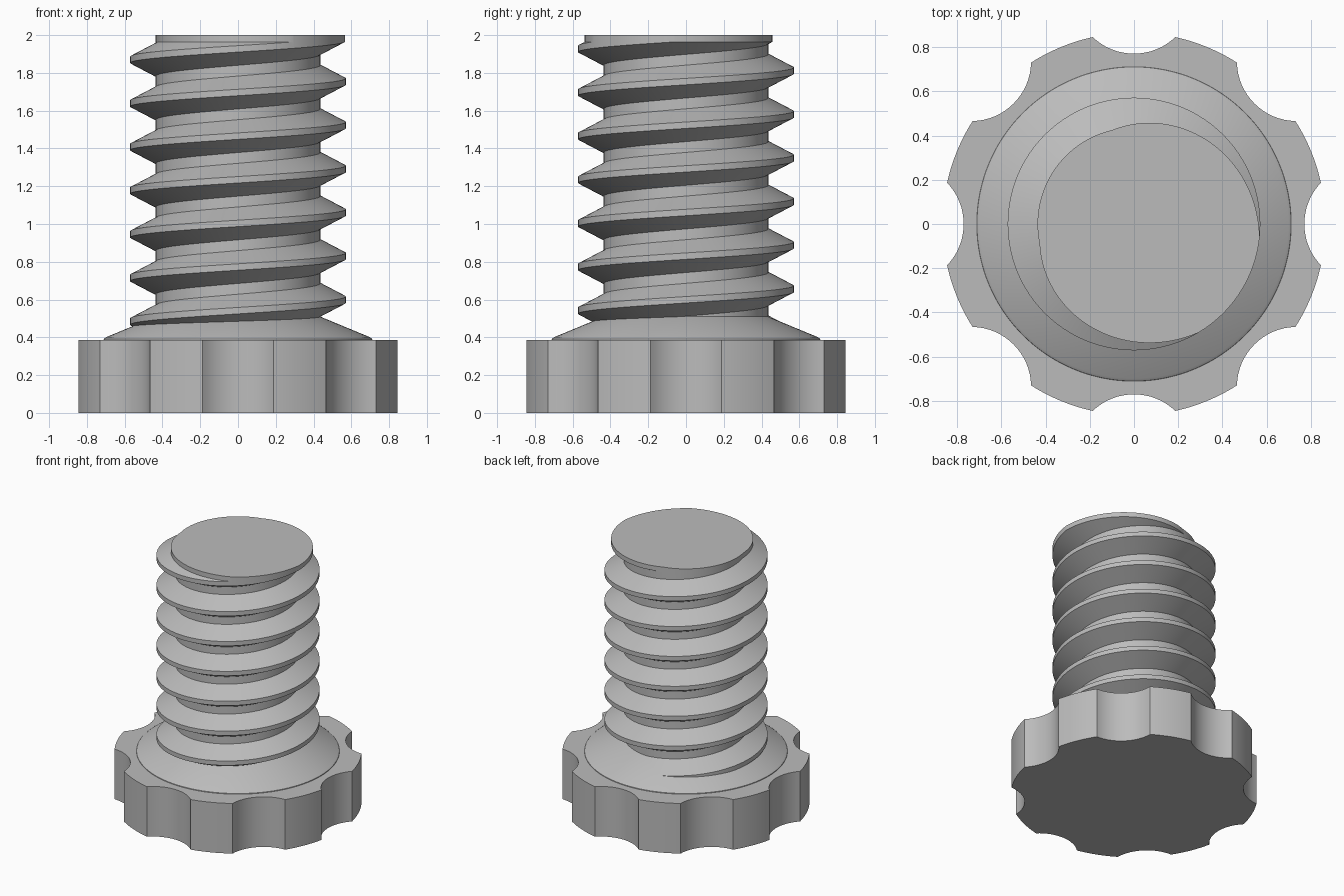
import bpy
import bmesh
from math import sin, cos, pi, tau, atan2, hypot
from mathutils import Matrix, Vector

cube = bpy.data.objects.get("Cube")
if cube:
    bpy.data.objects.remove(cube, do_unlink=True)

grey = bpy.data.materials.new("plain grey")
grey.use_nodes = True
COLOUR = (0.5, 0.5, 0.5, 1)
grey.diffuse_color = COLOUR
grey.node_tree.nodes["Principled BSDF"].inputs["Base Color"].default_value = COLOUR


def finish(bm, name):
    """Turn a bmesh into a smooth-shaded grey object with sharp edges kept."""
    bmesh.ops.recalc_face_normals(bm, faces=bm.faces)
    mesh = bpy.data.meshes.new(name)
    bm.to_mesh(mesh)
    bm.free()
    mesh.materials.append(grey)
    obj = bpy.data.objects.new(name, mesh)
    bpy.context.collection.objects.link(obj)
    bpy.ops.object.select_all(action='DESELECT')
    obj.select_set(True)
    bpy.context.view_layer.objects.active = obj
    bpy.ops.object.shade_smooth_by_angle(angle=pi / 6)
    return obj


# Knob: a disc with eight round finger scallops
KNOB_R, KNOB_H, LOBES = 0.865, 0.387, 8
NOTCH_HALF, NOTCH_EDGE, NOTCH_FLOOR = 0.187, 0.845, 0.77
depth = NOTCH_EDGE - NOTCH_FLOOR
notch_r = (NOTCH_HALF ** 2 + depth ** 2) / (2 * depth)
notch_c = NOTCH_FLOOR + notch_r
sweep = atan2(NOTCH_HALF, notch_c - NOTCH_EDGE)
edge_angle = atan2(NOTCH_HALF, NOTCH_EDGE)
rim_r = hypot(NOTCH_HALF, NOTCH_EDGE)

bm = bmesh.new()
outline = []
STEPS = 16
for lobe in range(LOBES):
    turn = Matrix.Rotation(lobe * tau / LOBES, 3, 'Z')
    for i in range(STEPS + 1):
        a = sweep * (2 * i / STEPS - 1)
        outline.append(turn @ Vector((notch_c - notch_r * cos(a), notch_r * sin(a), 0)))
    for i in range(1, 8):
        a = edge_angle + (tau / LOBES - 2 * edge_angle) * i / 8
        outline.append(turn @ Vector((rim_r * cos(a), rim_r * sin(a), 0)))
base = bm.faces.new([bm.verts.new(p) for p in outline])
top = bmesh.ops.extrude_face_region(bm, geom=[base], use_keep_orig=True)["geom"]
bmesh.ops.translate(bm, vec=(0, 0, KNOB_H),
                    verts=[v for v in top if isinstance(v, bmesh.types.BMVert)])
finish(bm, "knob")

# Collar: a conical shoulder between knob and shaft
bm = bmesh.new()
profile = [(0.712, 0.38), (0.71, 0.392), (0.698, 0.401), (0.43, 0.512)]
verts = [bm.verts.new((r, 0, z)) for r, z in profile]
edges = [bm.edges.new(pair) for pair in zip(verts, verts[1:])]
bmesh.ops.spin(bm, geom=verts + edges, cent=(0, 0, 0), axis=(0, 0, 1),
               angle=tau, steps=128, use_duplicate=False)
bmesh.ops.remove_doubles(bm, verts=bm.verts, dist=0.0005)
finish(bm, "collar")

# Threaded shaft: a right-handed helix of one thread profile
ROOT_R, CREST_R, PITCH = 0.436, 0.571, 0.231
CREST, FLANK = 0.034, 0.07
START, END, TOP = 0.385, 1.964, 2.0
PHASE = 1.754 - 7 * PITCH      # crest height on the +x side
SEGMENTS, TURNS = 128, 10
half = CREST / 2
thread = [(ROOT_R, -half - FLANK), (CREST_R, -half), (CREST_R, half),
          (ROOT_R, half + FLANK), (ROOT_R, PITCH - half - FLANK)]

bm = bmesh.new()
previous = None
for i in range(SEGMENTS * TURNS + 1):
    a = tau * i / SEGMENTS
    lift = PHASE + PITCH * (i / SEGMENTS - 1)
    row = [bm.verts.new((r * cos(a), r * sin(a), lift + z)) for r, z in thread]
    if previous:
        for k in range(len(thread) - 1):
            bm.faces.new((previous[k], row[k], row[k + 1], previous[k + 1]))
    previous = row
bmesh.ops.remove_doubles(bm, verts=bm.verts, dist=0.0003)


def cut(height, direction):
    """Trim the thread flat and return the edges of the cut."""
    geom = bm.verts[:] + bm.edges[:] + bm.faces[:]
    result = bmesh.ops.bisect_plane(bm, geom=geom, plane_co=(0, 0, height), dist=1e-6,
                                    plane_no=(0, 0, direction), clear_outer=True)
    return [e for e in result["geom_cut"] if isinstance(e, bmesh.types.BMEdge)]


bmesh.ops.contextual_create(bm, geom=cut(START, -1))
# Straight end above the thread, closed with a flat cap
rim = bmesh.ops.extrude_edge_only(bm, edges=cut(END, 1))["geom"]
bmesh.ops.translate(bm, vec=(0, 0, TOP - END),
                    verts=[v for v in rim if isinstance(v, bmesh.types.BMVert)])
bmesh.ops.contextual_create(bm, geom=[e for e in rim if isinstance(e, bmesh.types.BMEdge)])
finish(bm, "threaded_shaft")
